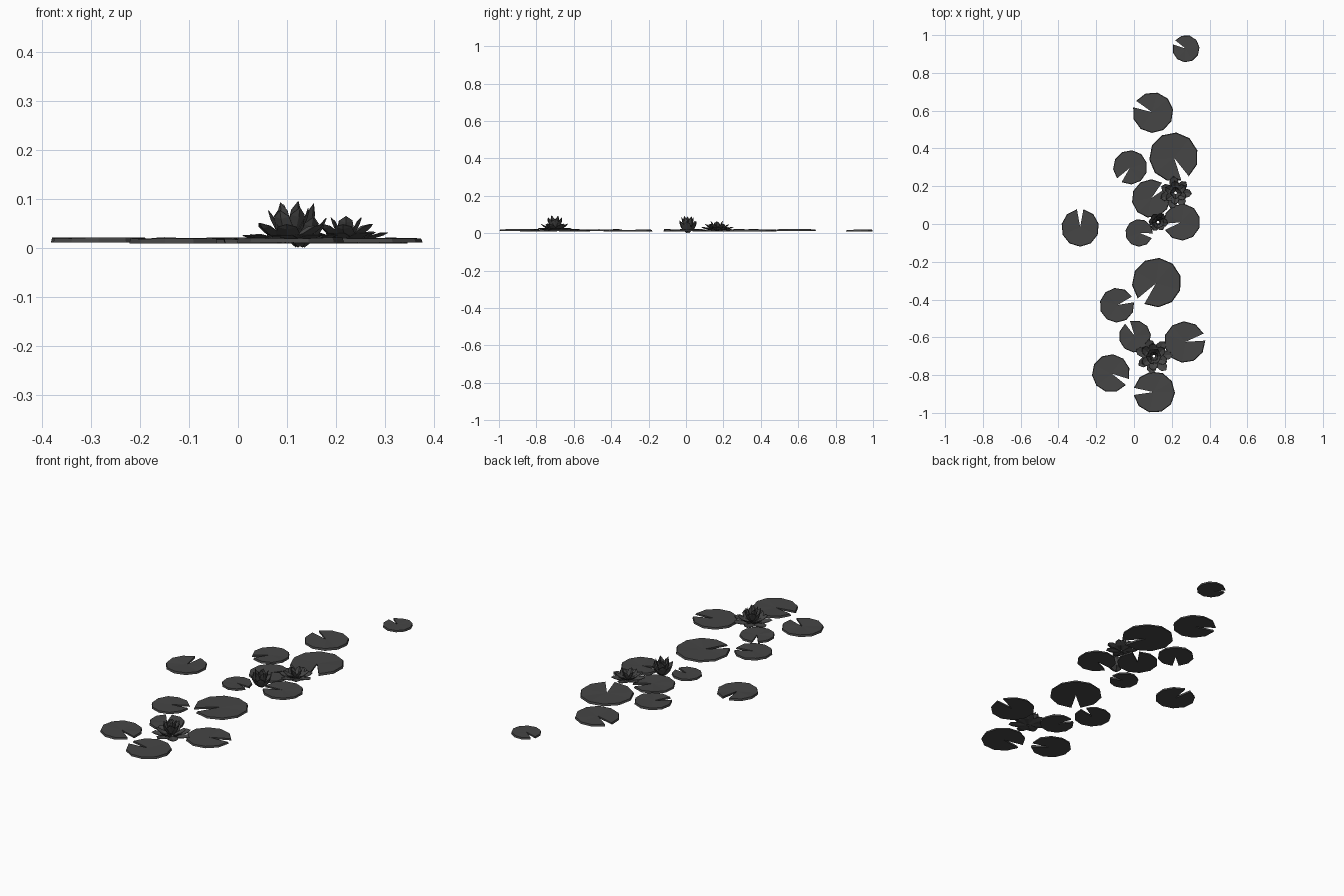
import bpy, bmesh, math, random
from mathutils import Vector, Matrix

if "Cube" in bpy.data.objects:
    bpy.data.objects.remove(bpy.data.objects["Cube"])
random.seed(4)

dark = bpy.data.materials.new("dark_grey")
dark.diffuse_color = (.06, .06, .06, 1)
dark.use_nodes = True
dark.node_tree.nodes["Principled BSDF"].inputs["Base Color"].default_value = dark.diffuse_color

def make_object(name, bm):
    me = bpy.data.meshes.new(name)
    bm.to_mesh(me)
    bm.free()
    me.materials.append(dark)
    ob = bpy.data.objects.new(name, me)
    bpy.context.collection.objects.link(ob)
    return ob

# Floating leaf: notched low-poly disc with a thin sloping rim
def lily_pad(name, x, y, r, notch, base=0.01, sides=10):
    bm = bmesh.new()
    gap = math.radians(10)
    start = math.radians(notch) + gap
    span = math.tau - 2 * gap
    top, low = [], []
    for i in range(sides + 1):
        a = start + span * i / sides
        c, s = math.cos(a), math.sin(a)
        z = base + .009 + random.uniform(-.001, .002)
        top.append(bm.verts.new((x + r * .97 * c, y + r * .97 * s, z)))
        low.append(bm.verts.new((x + r * c, y + r * s, base)))
    ox, oy = math.cos(math.radians(notch)), math.sin(math.radians(notch))
    ct = bm.verts.new((x + ox * r * .04, y + oy * r * .04, base + .008))
    cb = bm.verts.new((x + ox * r * .04, y + oy * r * .04, base))
    for i in range(sides):
        bm.faces.new((ct, top[i], top[i + 1]))
        bm.faces.new((cb, low[i + 1], low[i]))
        bm.faces.new((top[i], low[i], low[i + 1], top[i + 1]))
    bm.faces.new((ct, cb, low[0], top[0]))
    bm.faces.new((ct, top[-1], low[-1], cb))
    bmesh.ops.recalc_face_normals(bm, faces=bm.faces)
    return make_object(name, bm)

# One folded, pointed petal; profile runs outward (radius, height)
def add_petal(bm, centre, angle, profile, width):
    rot = Matrix.Rotation(angle, 3, 'Z')
    rows = []
    for (rad, z), w in zip(profile, (.35, 1, .8, 0)):
        pts = [(rad, 0, z)] if w == 0 else [
            (rad - .004, -w * width / 2, z + .005), (rad, 0, z),
            (rad - .004, w * width / 2, z + .005)]
        rows.append([bm.verts.new(rot @ Vector(p) + Vector(centre)) for p in pts])
    for a, b in zip(rows, rows[1:]):
        for i in range(2):
            if len(b) == 3:
                bm.faces.new((a[i + 1], a[i], b[i], b[i + 1]))
            else:
                bm.faces.new((a[i + 1], a[i], b[0]))

# Blossom: rings of (count, reach, base height, tip height, width)
def flower(name, x, y, rings):
    bm = bmesh.new()
    for k, (n, reach, z0, z1, width) in enumerate(rings):
        for i in range(n):
            a = math.tau * (i + .5 * (k % 2)) / n + random.uniform(-.12, .12)
            f = random.uniform(.88, 1.0)
            h = (z1 - z0) * random.uniform(.88, 1.0)
            prof = [(.008, z0), (reach * .6 * f, z0 + h * .3),
                    (reach * .88 * f, z0 + h * .7), (reach * f, z0 + h)]
            add_petal(bm, (x, y, 0), a, prof, width)
    ob = make_object(name, bm)
    mod = ob.modifiers.new("petal_thickness", 'SOLIDIFY')
    mod.thickness = .0015
    return ob

# Leaves: x, y, radius, notch direction in degrees
pads = [
    (.275, .928, .072, 152), (.10, .59, .108, 155), (.21, .355, .130, -62),
    (-.02, .30, .091, -130), (.09, .135, .102, 45), (.253, .01, .098, 195),
    (.027, -.047, .073, -12), (-.285, -.02, .100, 90), (.12, -.31, .131, -130),
    (-.09, -.43, .092, 20), (.005, -.595, .085, 118), (.268, -.625, .110, 14),
    (-.122, -.79, .101, -28), (.107, -.89, .110, 178)]
for i, p in enumerate(pads):
    lily_pad(f"lily_pad_{i + 1}", *p, base=.009 + .002 * (i % 2))

# Full blossom at the front
flower("full_flower", .105, -.70, [
    (7, .105, .012, .028, .052), (6, .078, .015, .052, .048),
    (6, .045, .018, .085, .040), (4, .026, .02, .098, .032)])
# Half-closed blossom at the middle
flower("closed_flower", .127, .01, [
    (6, .054, .002, .068, .042), (5, .036, .004, .092, .036),
    (3, .016, .01, .088, .028)])
# Wide open blossom lying low
flower("open_flower", .220, .165, [
    (7, .090, .014, .034, .048), (6, .064, .018, .050, .042),
    (4, .032, .02, .066, .032)])
